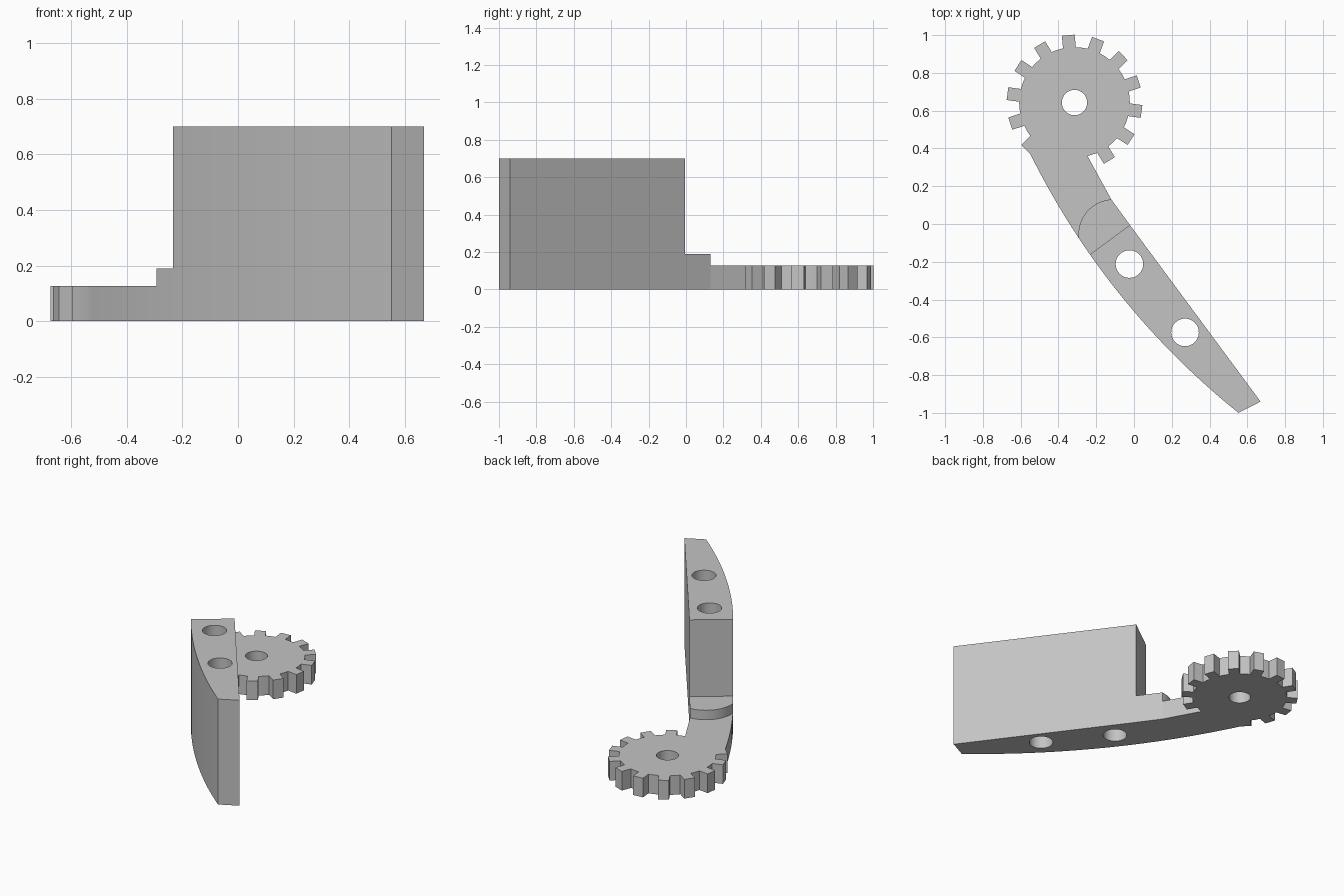
import bpy, bmesh, math
from mathutils import Vector

cube = bpy.data.objects.get("Cube")
if cube:
    bpy.data.objects.remove(cube, do_unlink=True)

GREY = (0.55, 0.55, 0.55, 1)
mat = bpy.data.materials.new("plain grey")
mat.use_nodes = True
mat.diffuse_color = GREY
mat.node_tree.nodes["Principled BSDF"].inputs["Base Color"].default_value = GREY


def select_only(obj):
    bpy.ops.object.select_all(action='DESELECT')
    obj.select_set(True)
    bpy.context.view_layer.objects.active = obj


def prism(name, outline, height):
    """Extrude a closed flat outline upward from the ground."""
    bm = bmesh.new()
    base = bm.faces.new([bm.verts.new((p.x, p.y, 0)) for p in outline])
    top = bmesh.ops.extrude_face_region(bm, geom=[base], use_keep_orig=True)["geom"]
    bmesh.ops.translate(bm, vec=(0, 0, height),
                        verts=[g for g in top if isinstance(g, bmesh.types.BMVert)])
    bmesh.ops.recalc_face_normals(bm, faces=bm.faces[:])
    mesh = bpy.data.meshes.new(name)
    bm.to_mesh(mesh)
    bm.free()
    mesh.materials.append(mat)
    obj = bpy.data.objects.new(name, mesh)
    bpy.context.collection.objects.link(obj)
    return obj


def drill(obj, center, radius):
    """Cut a round vertical hole right through a part."""
    bpy.ops.mesh.primitive_cylinder_add(vertices=48, radius=radius, depth=4,
                                        location=(center.x, center.y, 0))
    cutter = bpy.context.object
    cutter.name = "hole_cutter"
    cutter.hide_render = True
    cutter.data.materials.append(mat)
    cut = obj.modifiers.new("hole", 'BOOLEAN')
    cut.operation = 'DIFFERENCE'
    cut.solver = 'EXACT'
    cut.object = cutter
    select_only(obj)
    bpy.ops.object.modifier_apply(modifier=cut.name)
    bpy.data.objects.remove(cutter, do_unlink=True)


def polar(center, radius, angle):
    return center + radius * Vector((math.cos(angle), math.sin(angle)))


# Key points of the lever
gear_center = Vector((-0.315, 0.643))
arm_start, arm_end = Vector((-0.549, 0.37)), Vector((0.553, -1.0))
neck, shoulder = Vector((-0.246, 0.36)), Vector((-0.12, 0.13))
block_corner, tip = Vector((-0.022, -0.005)), Vector((0.67, -0.94))
COLLAR_T, BLOCK_T = 0.288, 0.348


def bowed_edge(t0, t1, steps):
    """Points on the long curved side of the arm."""
    chord = arm_end - arm_start
    out = Vector((chord.y, -chord.x)).normalized()
    ts = [t0 + (t1 - t0) * i / steps for i in range(steps + 1)]
    return [arm_start + chord * t + out * 0.384 * t * (1 - t) for t in ts]


# Round front of the collar, from the bowed side to the straight side
collar_left = bowed_edge(COLLAR_T, BLOCK_T, 1)[0]
span = shoulder - collar_left
mid = (shoulder + collar_left) / 2
round_center = mid + Vector((span.y, -span.x)).normalized() * math.sqrt(
    0.185 ** 2 - (span.length / 2) ** 2)
a0 = math.atan2(*(collar_left - round_center).yx) % math.tau
a1 = math.atan2(*(shoulder - round_center).yx) % math.tau
collar_arc = [collar_left] + [polar(round_center, 0.185, a0 + (a1 - a0) * i / 16)
                              for i in range(1, 16)] + [shoulder]

# Toothed wheel and thin arm as one plate; two teeth give way to the arm
TEETH, ROOT, TIP, HALF = 14, 0.291, 0.358, 0.034
step = math.tau / TEETH
plate = [neck]
for k in range(-6, 6):
    angle = math.radians(95.3) + k * step
    u = polar(Vector((0, 0)), 1, angle)
    n = Vector((-u.y, u.x)) * HALF
    plate += [gear_center + u * ROOT - n, gear_center + u * TIP - n]
    if k < 5:
        plate += [gear_center + u * TIP + n, gear_center + u * ROOT + n,
                  polar(gear_center, 0.293, angle + step / 2)]
plate += bowed_edge(0, COLLAR_T, 10)[:-1] + collar_arc
gear_arm = prism("gear_arm", plate, 0.127)
drill(gear_arm, gear_center, 0.067)

# Raised step between arm and block
collar = prism("collar", collar_arc[::-1] + bowed_edge(COLLAR_T, BLOCK_T, 3)[1:]
               + [block_corner], 0.19)

# Tall tapering block with two through holes
block = prism("tall_block", bowed_edge(BLOCK_T, 1, 24) + [tip, block_corner], 0.70)
for center in (Vector((-0.024, -0.212)), Vector((0.27, -0.574))):
    drill(block, center, 0.073)

for part in (gear_arm, collar, block):
    select_only(part)
    bpy.ops.object.shade_smooth_by_angle(angle=math.radians(20))
